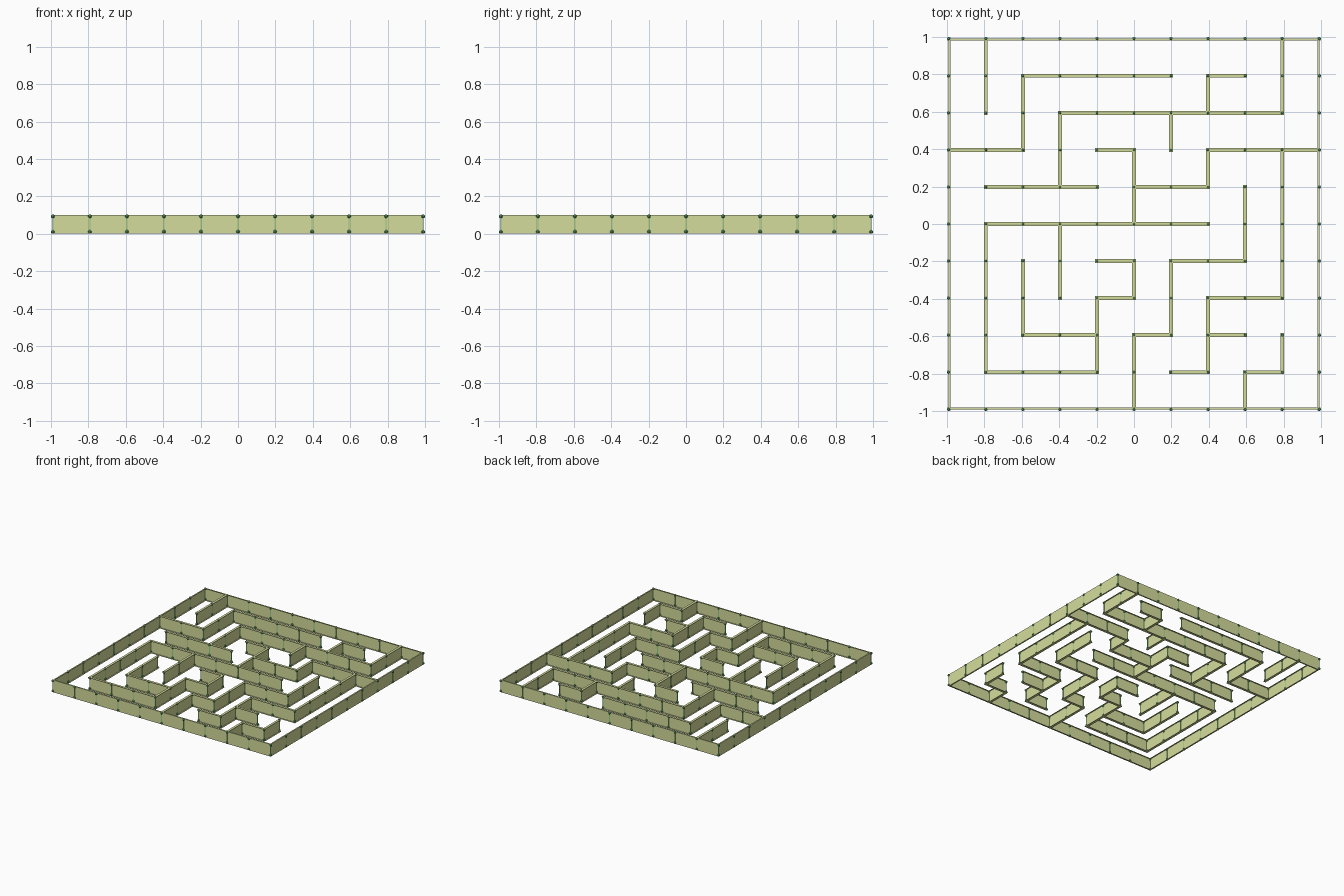
import bpy, bmesh
from mathutils import Matrix, Vector

if "Cube" in bpy.data.objects:
    bpy.data.objects.remove(bpy.data.objects["Cube"])

CELL, N, H = 0.198, 10, 0.1      # lattice pitch, cells per side, wall height
FW, FT, WEB = 0.010, 0.003, 0.002  # half flange width, flange thickness, web thickness

# Inner wall runs: lattice line -> (start, end) node pairs
rows = {9: [(2, 6), (7, 8)], 8: [(3, 9)], 7: [(0, 2), (4, 5), (7, 10)],
        6: [(1, 4), (5, 7)], 5: [(1, 7)], 4: [(4, 5), (6, 8)],
        3: [(4, 5), (7, 9)], 2: [(2, 4), (5, 6), (7, 8)],
        1: [(1, 4), (6, 7), (8, 9)]}
cols = {1: [(8, 10), (1, 5)], 2: [(7, 9), (2, 4)], 3: [(6, 8), (3, 5)],
        4: [(1, 3)], 5: [(5, 7), (3, 4), (0, 2)], 6: [(7, 8), (2, 4)],
        7: [(8, 9), (6, 7), (1, 3)], 8: [(4, 6), (0, 1)],
        9: [(8, 10), (3, 7), (1, 2)]}


def pos(i):
    return (i - N / 2) * CELL


def box(bm, lo, hi):
    lo, hi = Vector(lo), Vector(hi)
    m = Matrix.Translation((lo + hi) / 2) @ Matrix.Diagonal((*(hi - lo), 1))
    bmesh.ops.create_cube(bm, size=1, matrix=m)


def wall(bm, line, a, b, vertical):
    """I-section wall; border walls carry the flange on the inside only."""
    c, s, e = pos(line), pos(a), pos(b)
    inner_lo = WEB / 2 if line == 0 else FW
    inner_hi = WEB / 2 if line == N else FW
    parts = [(WEB / 2, WEB / 2, 0, H),
             (inner_lo, inner_hi, 0, FT), (inner_lo, inner_hi, H - FT, H)]
    for lo, hi, z0, z1 in parts:
        # flanges run on to close the corners
        ext = FW if hi + lo > WEB else WEB / 2
        s2 = s - (ext if a > 0 else WEB / 2)
        e2 = e + (ext if b < N else WEB / 2)
        if vertical:
            box(bm, (c - lo, s2, z0), (c + hi, e2, z1))
        else:
            box(bm, (s2, c - lo, z0), (e2, c + hi, z1))


def finish(bm, name, color):
    me = bpy.data.meshes.new(name)
    bm.to_mesh(me)
    bm.free()
    mat = bpy.data.materials.new(name + "_paint")
    mat.diffuse_color = color
    mat.use_nodes = True
    mat.node_tree.nodes["Principled BSDF"].inputs["Base Color"].default_value = mat.diffuse_color
    me.materials.append(mat)
    ob = bpy.data.objects.new(name, me)
    bpy.context.collection.objects.link(ob)
    return ob


CREAM = (0.66, 0.72, 0.33, 1)

# Outer border walls
bm = bmesh.new()
for line in (0, N):
    for vertical in (False, True):
        wall(bm, line, 0, N, vertical)
finish(bm, "outer_walls", CREAM)

# Inner maze walls
bm = bmesh.new()
for table, vertical in ((rows, False), (cols, True)):
    for line, runs in table.items():
        for a, b in runs:
            wall(bm, line, a, b, vertical)
finish(bm, "inner_walls", CREAM)

# Slim posts and small end knobs at every lattice node
posts, knobs = bmesh.new(), bmesh.new()
for i in range(N + 1):
    for j in range(N + 1):
        x, y = pos(i), pos(j)
        box(posts, (x - .003, y - .003, 0.005), (x + .003, y + .003, H - .005))
        for z in (0.01, H - 0.007):
            bmesh.ops.create_uvsphere(knobs, u_segments=8, v_segments=6, radius=0.01,
                                      matrix=Matrix.Translation((x, y, z)))
finish(posts, "node_posts", (0.3, 0.6, 0.25, 1))
finish(knobs, "node_knobs", (0.08, 0.3, 0.12, 1))
